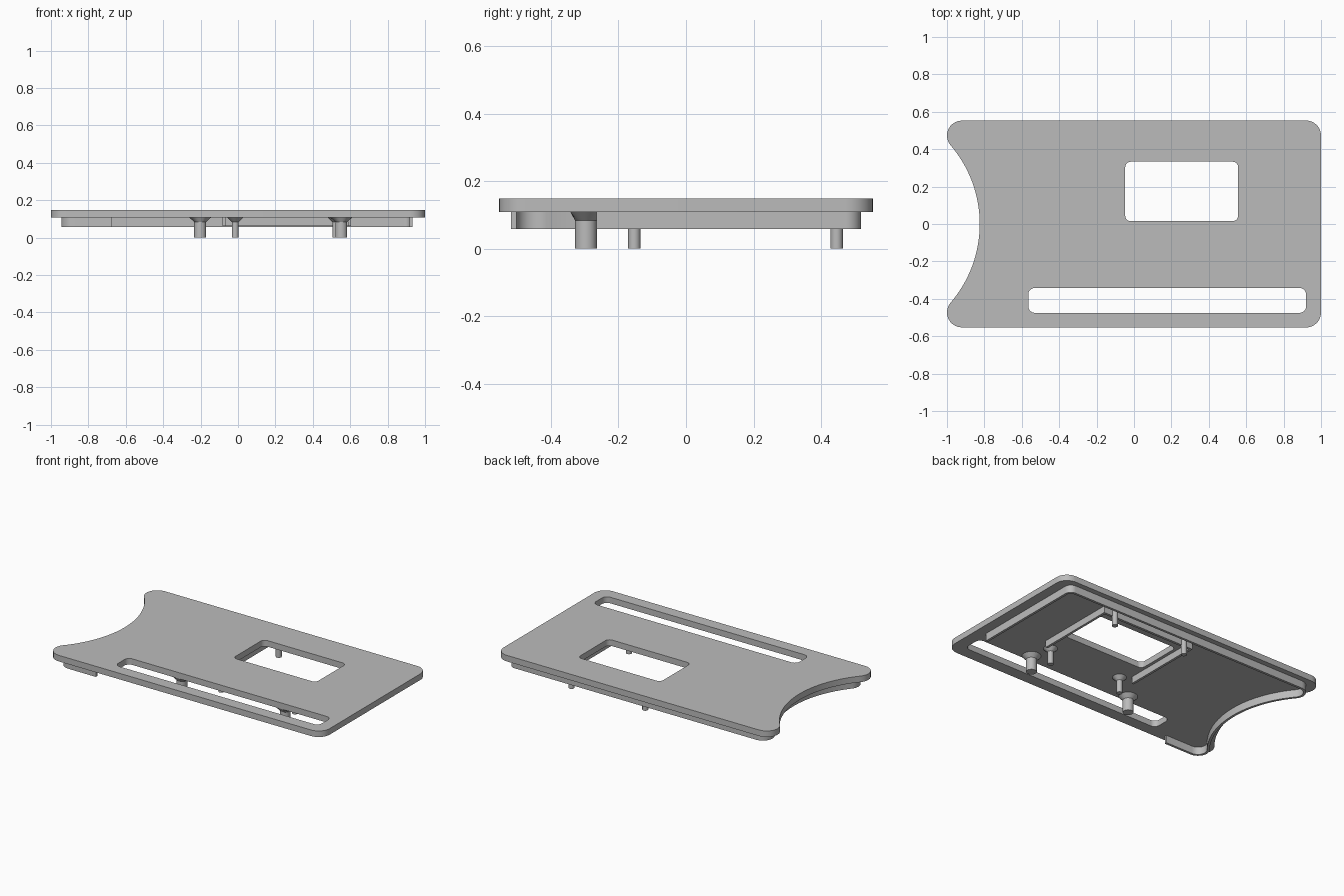
import bpy, bmesh
from math import cos, sin, atan2, pi, hypot
from mathutils import Matrix

cube = bpy.data.objects.get("Cube")
if cube:
    bpy.data.objects.remove(cube, do_unlink=True)

grey = bpy.data.materials.new("plain_grey")
grey.use_nodes = True
grey.diffuse_color = (0.5, 0.5, 0.5, 1)
grey.node_tree.nodes["Principled BSDF"].inputs["Base Color"].default_value = (0.5, 0.5, 0.5, 1)

PLATE_LOW, PLATE_HIGH = 0.108, 0.148
RIM_LOW, FRAME_LOW = 0.058, 0.063
WALL = 0.016


def arc(cx, cy, r, a0, a1, n=10):
    steps = [a0 + (a1 - a0) * i / n for i in range(n + 1)]
    return [(cx + r * cos(a), cy + r * sin(a)) for a in steps]


def rounded_rect(x0, x1, y0, y1, r):
    return (arc(x0 + r, y0 + r, r, 1.5 * pi, pi) + arc(x0 + r, y1 - r, r, pi, pi / 2)
            + arc(x1 - r, y1 - r, r, pi / 2, 0) + arc(x1 - r, y0 + r, r, 0, -pi / 2))


def scooped_outline(left, right, half, r, r_right, apex):
    """Clockwise path: lower left corner, concave scoop, upper left, right corners."""
    fx, fy = left + r, half - r
    k = fx - apex
    big = (k * k + fy * fy - r * r) / (2 * (r - k))
    cx = apex - big
    t = atan2(fy, fx - cx)
    return (arc(fx, -fy, r, 1.5 * pi, pi - t)
            + arc(cx, 0, big, -t, t, 48)[1:-1]
            + arc(fx, fy, r, pi + t, pi / 2)
            + arc(right - r_right, half - r_right, r_right, pi / 2, 0)
            + arc(right - r_right, r_right - half, r_right, 0, -pi / 2))


def finish(obj):
    obj.data.materials.clear()
    obj.data.materials.append(grey)
    bpy.ops.object.select_all(action='DESELECT')
    obj.select_set(True)
    bpy.context.view_layer.objects.active = obj
    bpy.ops.object.shade_smooth_by_angle(angle=0.6)


def mesh_object(name, bm):
    bmesh.ops.recalc_face_normals(bm, faces=bm.faces)
    mesh = bpy.data.meshes.new(name)
    bm.to_mesh(mesh)
    bm.free()
    obj = bpy.data.objects.new(name, mesh)
    bpy.context.collection.objects.link(obj)
    finish(obj)


def flat_plate(name, loops, low, high):
    """Filled slab; loops after the first become holes."""
    curve = bpy.data.curves.new(name, 'CURVE')
    curve.dimensions, curve.fill_mode = '2D', 'BOTH'
    curve.extrude = (high - low) / 2
    for loop in loops:
        spline = curve.splines.new('POLY')
        spline.points.add(len(loop) - 1)
        for point, (x, y) in zip(spline.points, loop):
            point.co = (x, y, 0, 1)
        spline.use_cyclic_u = True
    shape = bpy.data.objects.new(name + "_outline", curve)
    bpy.context.collection.objects.link(shape)
    bpy.context.view_layer.update()
    mesh = bpy.data.meshes.new_from_object(shape.evaluated_get(bpy.context.evaluated_depsgraph_get()))
    bpy.data.objects.remove(shape, do_unlink=True)
    bm = bmesh.new()
    bm.from_mesh(mesh)
    bpy.data.meshes.remove(mesh)
    bmesh.ops.remove_doubles(bm, verts=bm.verts, dist=0.00005)
    bmesh.ops.translate(bm, verts=bm.verts, vec=(0, 0, (low + high) / 2))
    mesh_object(name, bm)


def wall_strip(name, outer, inner, low, high):
    """Upright open wall between two matching paths."""
    bm = bmesh.new()
    rings = [[bm.verts.new((x, y, z)) for (x, y), z in ((o, low), (o, high), (i, high), (i, low))]
             for o, i in zip(outer, inner)]
    for a, b in zip(rings, rings[1:]):
        for k in range(4):
            j = (k + 1) % 4
            bm.faces.new((a[k], a[j], b[j], b[k]))
    bm.faces.new(rings[0])
    bm.faces.new(rings[-1])
    mesh_object(name, bm)


def post(name, x, y, r, flare=0, front_limit=-1):
    """Round peg below the plate, with an optional flared foot."""
    bm = bmesh.new()
    parts = [(r, r, 0, PLATE_LOW)]
    if flare:
        parts.append((r, flare, 0.083, PLATE_LOW))
    for r1, r2, z0, z1 in parts:
        bmesh.ops.create_cone(bm, cap_ends=True, segments=32, radius1=r1, radius2=r2,
                              depth=z1 - z0, matrix=Matrix.Translation((x, y, (z0 + z1) / 2)))
    for v in bm.verts:
        v.co.y = max(v.co.y, front_limit)
    mesh_object(name, bm)


# Cover plate with scooped end, window and long slot
flat_plate("cover_plate", [
    scooped_outline(-1, 1, 0.553, 0.08, 0.08, -0.825),
    rounded_rect(-0.047, 0.557, 0.015, 0.333, 0.03),
    rounded_rect(-0.565, 0.92, -0.475, -0.342, 0.035)], PLATE_LOW, PLATE_HIGH)

# Rim under the plate, left open along the slot
rim = []
for t in (0, WALL):
    path = scooped_outline(-0.945 + t, 0.934 - t, 0.518 - t, 0.07 - t, 0.045 - t, -0.785 + t)
    rim.append([(-0.675, t - 0.518)] + path[:-11] + [(0.934 - t, -0.265)])
wall_strip("lower_rim", *rim, RIM_LOW, PLATE_LOW)

# Three-sided frame around the window
frame = []
for t in (0, WALL):
    frame.append([(t - 0.083, -0.1), (t - 0.083, 0.445 - t), (0.605 - t, 0.445 - t), (0.605 - t, -0.1)])
wall_strip("window_frame", *frame, FRAME_LOW, PLATE_LOW)

# Small pegs at the corners of the frame
for side, x in (("right", -0.015), ("left", 0.523)):
    post("front_peg_" + side, x, -0.153, 0.018, 0.043)
    post("back_peg_" + side, x, 0.446, 0.018)

# Large flared posts beside the slot
for side, x in (("right", -0.202), ("left", 0.552)):
    post("slot_post_" + side, x, -0.296, 0.032, 0.058, -0.342)
